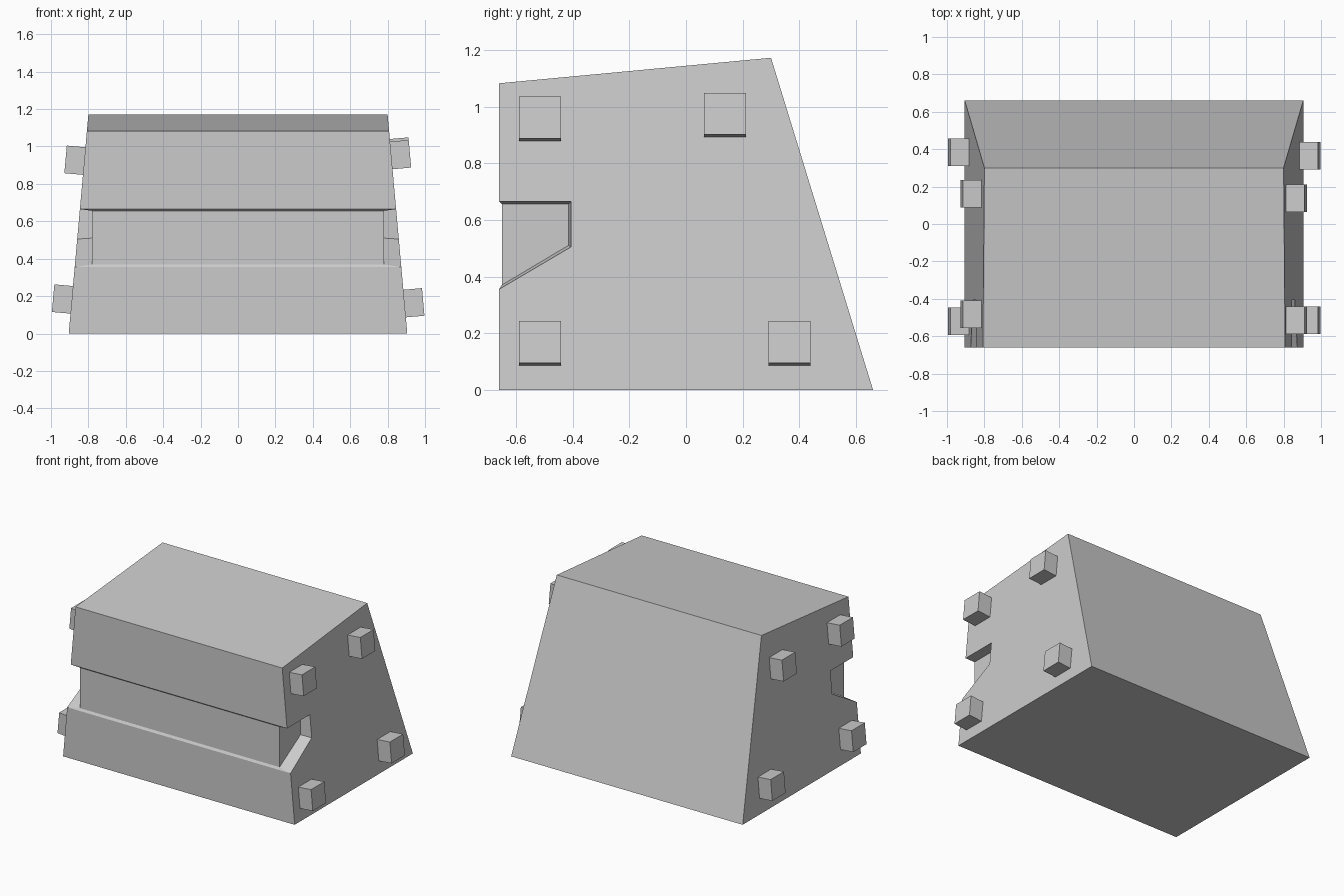
import bpy, bmesh, math
from mathutils import Matrix

if "Cube" in bpy.data.objects:
    bpy.data.objects.remove(bpy.data.objects["Cube"])

SLOPE = 0.0897  # inward lean of the side walls


def side_x(z):
    return 0.905 - SLOPE * z


def finish(bm, name):
    bmesh.ops.recalc_face_normals(bm, faces=bm.faces)
    mesh = bpy.data.meshes.new(name)
    bm.to_mesh(mesh)
    bm.free()
    obj = bpy.data.objects.new(name, mesh)
    bpy.context.collection.objects.link(obj)
    return obj


# Body: side profile (y, z) with front notch, and the smaller inner notch outline
outer = [(-0.66, 0.665), (-0.405, 0.665), (-0.405, 0.505), (-0.66, 0.355),
         (-0.66, 0), (0.66, 0), (0.30, 1.172), (-0.66, 1.082)]
inner = [(-0.65, 0.656), (-0.415, 0.656), (-0.415, 0.51), (-0.65, 0.37)]
bm = bmesh.new()
O, I = {}, {}
for s in (-1, 1):
    O[s] = [bm.verts.new((s * side_x(z), y, z)) for y, z in outer]
    I[s] = [bm.verts.new((s * 0.78, y, z)) for y, z in inner]
    bm.faces.new(O[s])
    bm.faces.new(I[s])
    # end notch walls
    for k in range(3):
        bm.faces.new((O[s][k], O[s][k + 1], I[s][k + 1], I[s][k]))
# outer shell strips across the width
for k in range(3, 8):
    n = (k + 1) % 8
    bm.faces.new((O[-1][k], O[-1][n], O[1][n], O[1][k]))
# recessed front panel and its two lips
bm.faces.new((I[-1][0], I[-1][3], I[1][3], I[1][0]))
for k in (0, 3):
    bm.faces.new((O[-1][k], I[-1][k], I[1][k], O[1][k]))
finish(bm, "body")

# Side pegs: (side, y, z where the peg axis meets the wall)
pegs = [(1, -0.515, 0.16), (1, 0.365, 0.16), (1, -0.515, 0.952), (1, 0.138, 0.966),
        (-1, -0.52, 0.18), (-1, 0.383, 0.18), (-1, -0.483, 0.922), (-1, 0.162, 0.922)]
for i, (s, y, z) in enumerate(pegs):
    bm = bmesh.new()
    bmesh.ops.create_cube(bm, size=0.148)
    bmesh.ops.transform(bm, verts=bm.verts, matrix=(
        Matrix.Translation((s * side_x(z), y, z))
        @ Matrix.Rotation(-s * math.atan(SLOPE), 4, 'Y')
        @ Matrix.Translation((s * 0.026, 0, 0))))
    finish(bm, f"side_peg_{i + 1}")
